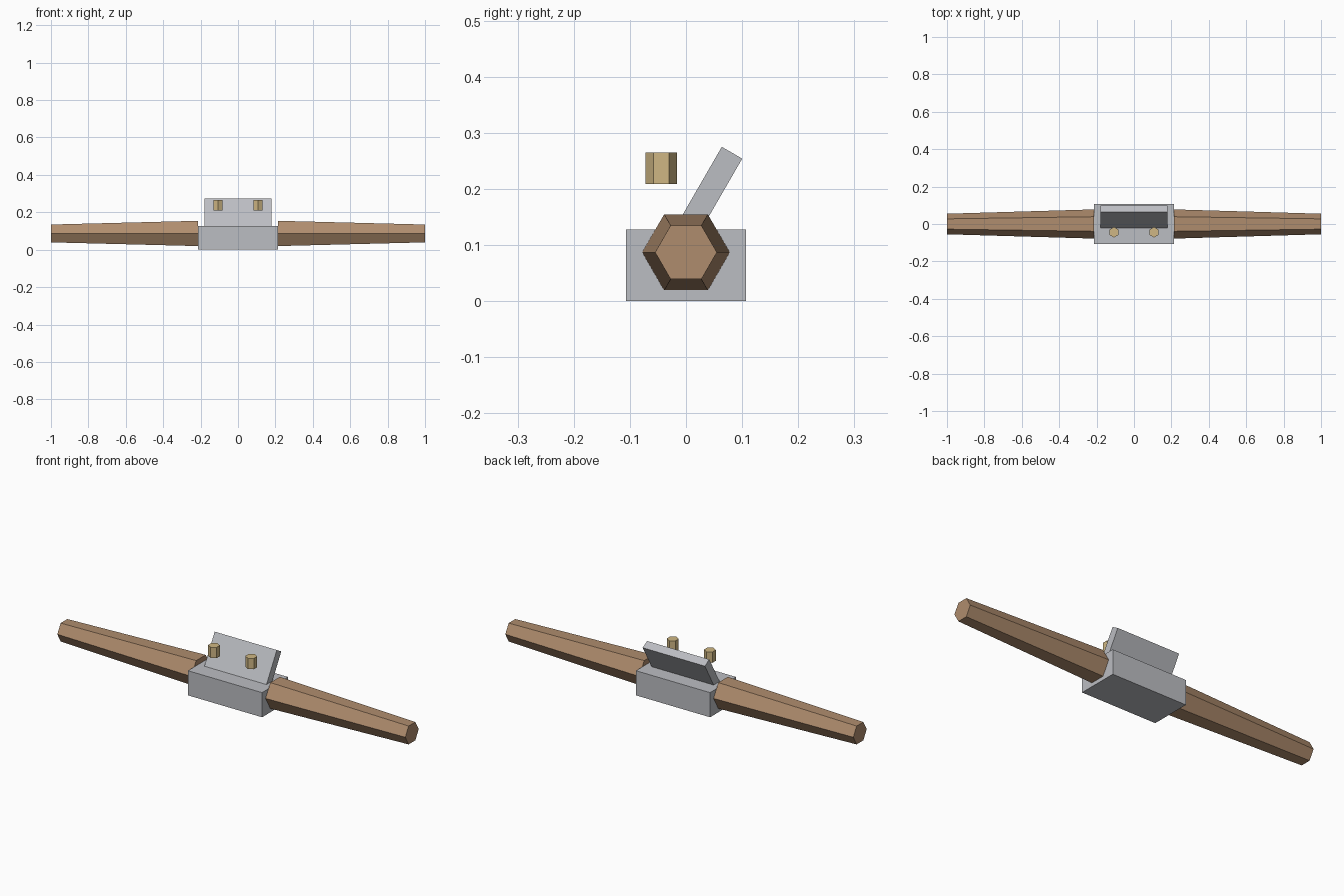
import bpy
from math import radians, sin, cos

default = bpy.data.objects.get("Cube")
if default:
    bpy.data.objects.remove(default, do_unlink=True)


def material(name, rgb):
    mat = bpy.data.materials.new(name)
    mat.use_nodes = True
    color = (*rgb, 1)
    mat.diffuse_color = color
    mat.node_tree.nodes["Principled BSDF"].inputs["Base Color"].default_value = color
    return mat


wood = material("warm wood", (0.43, 0.265, 0.155))
metal = material("light grey metal", (0.50, 0.51, 0.54))
brass = material("pale brass", (0.62, 0.47, 0.23))


def finish(name, mat):
    obj = bpy.context.object
    obj.name = name
    obj.data.materials.append(mat)
    return obj


def box(name, size, center, mat, tilt=0):
    bpy.ops.mesh.primitive_cube_add(size=1, location=center, rotation=(tilt, 0, 0))
    obj = finish(name, mat)
    obj.scale = size
    return obj


def hex_rod(name, r1, r2, length, center, mat, turn=0):
    bpy.ops.mesh.primitive_cone_add(vertices=6, radius1=r1, radius2=r2, depth=length,
                                    location=center, rotation=(0, turn, 0))
    return finish(name, mat)


# Central metal block
BLOCK_HALF = 0.213
box("center_block", (2 * BLOCK_HALF, 0.213, 0.128), (0, 0, 0.064), metal)

# Plate leaning back, with its foot sunk into the block
lean = radians(30)
length = 0.21
box("leaning_plate", (0.357, 0.042, length),
    (0, 0.082 - sin(lean) * length / 2, 0.2645 - cos(lean) * length / 2), metal, -lean)

# Tapered handles and small pegs on both sides
for side, label in ((1, "left"), (-1, "right")):
    hex_rod(label + "_handle", 0.078, 0.055, 1 - BLOCK_HALF,
            (side * (1 + BLOCK_HALF) / 2, 0, 0.087), wood, side * radians(90))
    hex_rod(label + "_peg", 0.028, 0.028, 0.056, (side * 0.107, -0.044, 0.237), brass)
